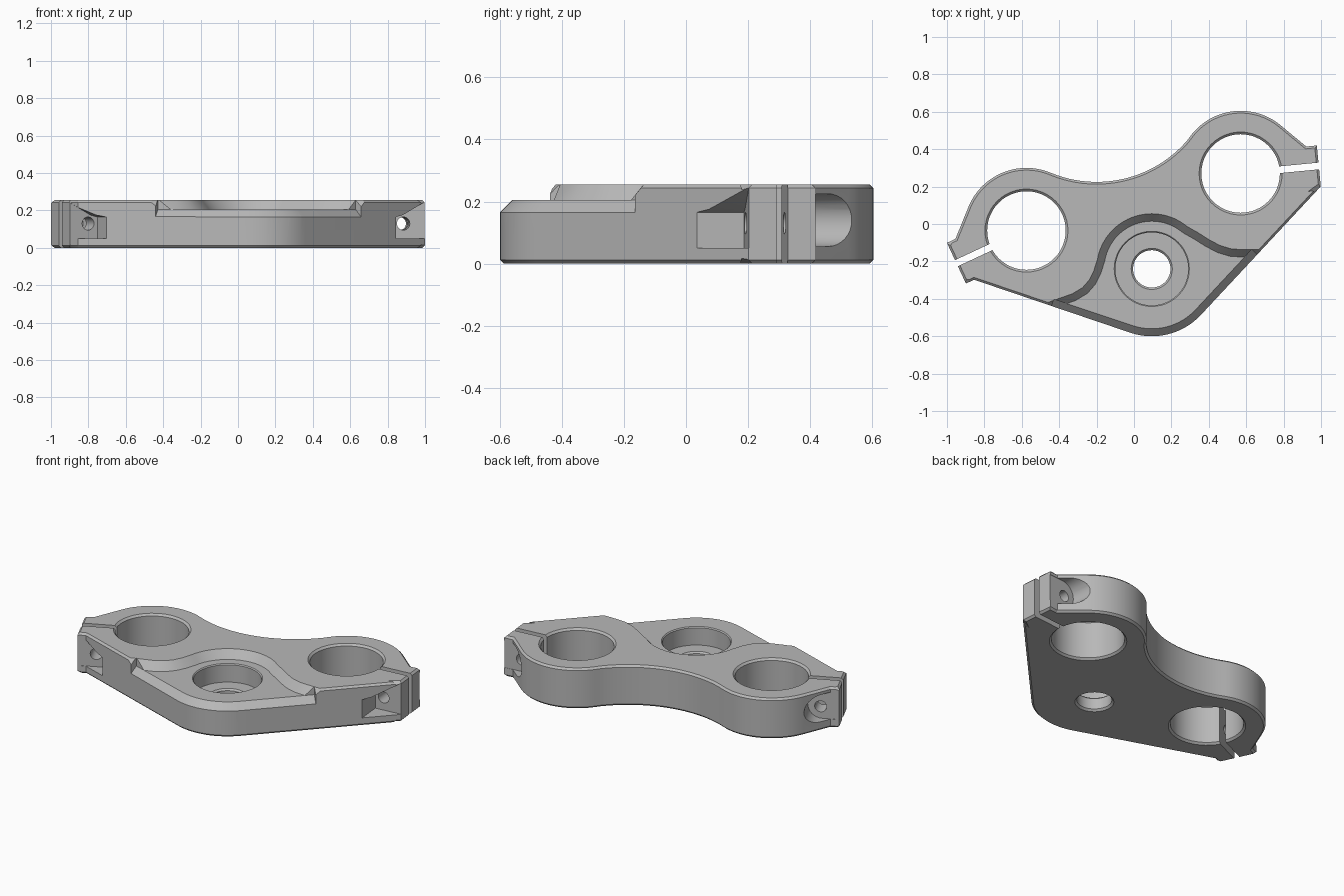
import bpy, bmesh, math
from mathutils import Vector

if "Cube" in bpy.data.objects:
    bpy.data.objects.remove(bpy.data.objects["Cube"])

H = 0.255                                   # plate thickness
LEFT, RIGHT, STEM = (-0.575, -0.035), (0.57, 0.27), (0.095, -0.24)

grey = bpy.data.materials.new("machined_grey")
grey.diffuse_color = (0.48, 0.48, 0.48, 1)
grey.use_nodes = True
grey.node_tree.nodes["Principled BSDF"].inputs["Base Color"].default_value = grey.diffuse_color


def polar(c, r, deg):
    a = math.radians(deg)
    return (c[0] + r * math.cos(a), c[1] + r * math.sin(a))


def arc(c, r, a0, a1, n):
    return [polar(c, r, a0 + (a1 - a0) * i / n) for i in range(n + 1)]


def offset(poly, d):
    """Inset a counter-clockwise closed outline by d with mitred corners."""
    out = []
    for i, p in enumerate(poly):
        p0, p1, p2 = Vector(poly[i - 1]), Vector(p), Vector(poly[(i + 1) % len(poly)])
        a, b = (p1 - p0).normalized(), (p2 - p1).normalized()
        na, nb = Vector((-a.y, a.x)), Vector((-b.y, b.x))
        m = (na + nb) / max(0.3, 1 + na.dot(nb))
        out.append(tuple(p1 + m * d))
    return out


def level(poly, z):
    return [(x, y, z) for x, y in poly]


def finish(name, bm):
    bmesh.ops.recalc_face_normals(bm, faces=bm.faces)
    me = bpy.data.meshes.new(name)
    bm.to_mesh(me)
    bm.free()
    me.materials.append(grey)
    ob = bpy.data.objects.new(name, me)
    bpy.context.collection.objects.link(ob)
    return ob


def loft(name, rings):
    """Capped skin through rings of equal point count."""
    bm = bmesh.new()
    vs = [[bm.verts.new(p) for p in r] for r in rings]
    n = len(vs[0])
    for a, b in zip(vs, vs[1:]):
        for i in range(n):
            j = (i + 1) % n
            bm.faces.new((a[i], a[j], b[j], b[i]))
    bm.faces.new(vs[0])
    bm.faces.new(vs[-1])
    return finish(name, bm)


def hull(name, pts):
    bm = bmesh.new()
    for p in pts:
        bm.verts.new(p)
    bmesh.ops.convex_hull(bm, input=bm.verts)
    return finish(name, bm)


def local(c, deg):
    """Clamp frame: u runs out along the slit, v across it."""
    ca, sa = math.cos(math.radians(deg)), math.sin(math.radians(deg))
    return lambda u, v, z=0: (c[0] + u * ca - v * sa, c[1] + u * sa + v * ca, z)


RF, LF = local(RIGHT, 5.5), local(LEFT, 205)

# plate outline, counter-clockwise
outline = [RF(.42, -.11)[:2], RF(.42, .11)[:2], RF(.363, .11)[:2]]
outline += arc(RIGHT, .335, 50.3, 142.3, 20)
outline += arc((-.2, .865), .64, -37.7, -112.6, 24)[1:-1]
outline += arc(LEFT, .335, 67.4, 158, 20)
outline += [LF(.363, -.12)[:2], LF(.413, -.12)[:2], LF(.413, .12)[:2], LF(.365, .12)[:2]]
outline += arc(STEM, .36, -108.4, -43, 16)

c = .012                                    # small edge chamfer
rim = offset(outline, c)
plate = loft("clamp_plate", [level(rim, 0), level(outline, c),
                             level(outline, H - c), level(rim, H)])
cutters = []

# lowered platform around the stem, with a sloped curved wall
edge = [(.8, -.135), (.58, -.137), (.52, -.133), (.46, -.115), (.40, -.083), (.34, -.045)]
edge += arc(STEM, .295, 50, 170, 24)
edge += [(-.215, -.25), (-.24, -.30), (-.275, -.34), (-.33, -.373), (-.44, -.412),
         (-.6, -.47), (-.6, -.9), (.8, -.9)]
low = offset(edge, .04)
cutters.append(loft("platform_cut", [level(low, .205), level(edge, H), level(edge, .4)]))

# wide chamfer along the platform rim
t0, t1 = polar(STEM, .36, -43), polar(STEM, .36, -108.4)
path = [(polar(t0, .44, 47), -43)]
path += [(polar(STEM, .36, a), a) for a in [-43 - 65.4 * i / 16 for i in range(17)]]
path += [(polar(t1, .445, 161.6), -108.4)]
section = [(-.04, .205), (.01, .155), (.06, .155), (.06, .4), (-.04, .4)]
cutters.append(loft("rim_chamfer_cut",
                    [[(*polar(p, d, a), z) for d, z in section] for p, a in path]))


# round bores: list of (radius, height) pairs
def bore(name, centre, profile):
    cutters.append(loft(name, [level(arc(centre, r, 0, 352.5, 47), z) for r, z in profile]))


for nm, ctr in (("left", LEFT), ("right", RIGHT)):
    bore(nm + "_bore", ctr, [(.235, -.013), (.21, .012), (.21, H - .012), (.235, H + .013)])
bore("stem_bore", STEM, [(.125, -.013), (.1, .012), (.1, .08), (.11, .09),
                         (.195, .09), (.195, .199), (.207, .211), (.207, .3)])


# slit, screw hole and screw pockets of one clamp; s is the front side of v
def clamp(nm, F, s, seat):
    def prism(part, uz, v0, v1):
        cutters.append(loft(nm + part, [[F(u, v, z) for u, z in uz] for v in (v0, v1)]))

    def circle(u, z, r):
        return [(u + a, z + b) for a, b in arc((0, 0), r, 0, 345, 23)]

    prism("_slit", [(.15, -.1), (.5, -.1), (.5, .4), (.15, .4)], -.018, .018)
    prism("_screw_hole", circle(.305, .13, .035), -.3, .3)
    prism("_front_pocket", [(.25, .05), (.25, .165), (.29, .175), (.41, .24),
                            (.6, .35), (.6, .05)], s * seat, s * .45)
    half = arc((.315, .14), .085, 90, 270, 16)
    prism("_back_pocket", half + [(.6, .055), (.6, .225)], -s * seat, -s * .45)
    # clipped corners of the clamp jaws
    for side in (-1, 1):
        for z0, d in ((H, 1), (0, -1)):
            top, deep = z0 + .015 * d, z0 - .04 * d
            cutters.append(hull(nm + "_jaw_corner", [
                F(.31, side * .13, top), F(.46, side * .13, top),
                F(.46, side * .13, deep), F(.46, side * .04, top)]))


clamp("left", LF, 1, .118)
clamp("right", RF, -1, .108)

# cut everything out of the plate
bpy.context.view_layer.objects.active = plate
plate.select_set(True)
for cut in cutters:
    cut.hide_render = True
    m = plate.modifiers.new(cut.name, 'BOOLEAN')
    m.operation, m.solver, m.object = 'DIFFERENCE', 'EXACT', cut
    bpy.ops.object.modifier_apply(modifier=m.name)
    bpy.data.objects.remove(cut)

bpy.ops.object.shade_smooth_by_angle(angle=math.radians(25))
